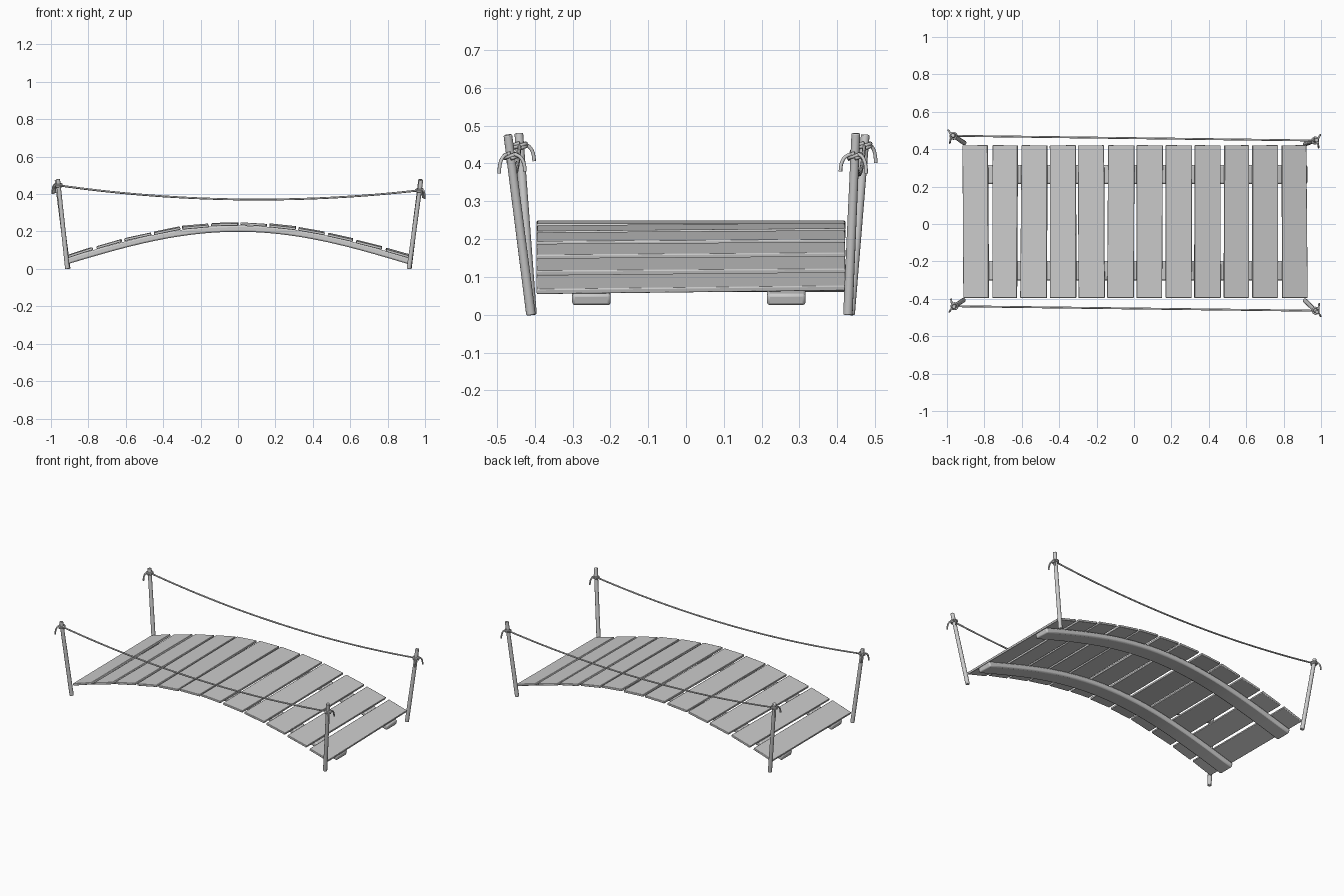
import bpy, bmesh, math, random
from mathutils import Vector, Matrix

if "Cube" in bpy.data.objects:
    bpy.data.objects.remove(bpy.data.objects["Cube"])

random.seed(4)


def finish(name, bm, bevel):
    bmesh.ops.recalc_face_normals(bm, faces=bm.faces)
    me = bpy.data.meshes.new(name)
    bm.to_mesh(me)
    bm.free()
    ob = bpy.data.objects.new(name, me)
    bpy.context.collection.objects.link(ob)
    m = ob.modifiers.new("bevel", 'BEVEL')
    m.width, m.segments, m.limit_method = bevel, 2, 'ANGLE'
    m.angle_limit = math.radians(40)
    bpy.ops.object.select_all(action='DESELECT')
    ob.select_set(True)
    bpy.context.view_layer.objects.active = ob
    bpy.ops.object.shade_smooth_by_angle(angle=math.radians(35))
    return ob


def arch(x):
    return 0.04 + 0.175 * math.cos(math.pi / 2 * x / 0.92)


def arch_slope(x):
    return math.atan(-0.175 * math.pi / 2 / 0.92 * math.sin(math.pi / 2 * x / 0.92))


# Curved support beams: a rectangle swept along the arch
def beam(name, y, steps=28, w=0.051, h=0.0165):
    bm = bmesh.new()
    rings = []
    for i in range(steps + 1):
        x = -0.913 + 1.837 * i / steps
        a = arch_slope(x)
        c, n = Vector((x, y, arch(x))), Vector((-math.sin(a), 0, math.cos(a)))
        rings.append([bm.verts.new(c + n * h * v + Vector((0, w * u, 0)))
                      for u, v in ((-1, -1), (1, -1), (1, 1), (-1, 1))])
    for r, s in zip(rings, rings[1:]):
        for k in range(4):
            bm.faces.new((r[k], r[(k + 1) % 4], s[(k + 1) % 4], s[k]))
    bm.faces.new(rings[0])
    bm.faces.new(rings[-1])
    finish(name, bm, 0.008)


beam("front_beam", -0.25)
beam("back_beam", 0.265)

# Twelve deck planks, each slightly uneven
for i in range(12):
    x = -0.837 + i * 0.1533
    a = arch_slope(x)
    n = Vector((-math.sin(a), 0, math.cos(a)))
    bm = bmesh.new()
    bmesh.ops.create_cube(bm, size=1)
    for v in bm.verts:
        v.co = Vector((v.co.x * 0.141, v.co.y * 0.816, v.co.z * 0.014))
    for sx in (-1, 1):
        for sy in (-1, 1):
            d = random.uniform(-0.004, 0.004)
            for v in bm.verts:
                if v.co.x * sx > 0 and v.co.y * sy > 0:
                    v.co.x += d
    rot = (Matrix.Rotation(-a + random.uniform(-0.03, 0.03), 4, 'Y')
           @ Matrix.Rotation(random.uniform(0, 0.009), 4, 'X')
           @ Matrix.Rotation(random.uniform(-0.004, 0.004), 4, 'Z'))
    pos = Vector((x, 0.013, arch(x))) + n * 0.0245
    bm.transform(Matrix.Translation(pos) @ rot)
    finish(f"plank_{i + 1}", bm, 0.003)


# Leaning corner posts
def post(name, base, top):
    base, top = Vector(base), Vector(top)
    axis = top - base
    bm = bmesh.new()
    bmesh.ops.create_cone(bm, cap_ends=True, segments=14, radius1=0.0125,
                          radius2=0.0115, depth=axis.length)
    bm.transform(Matrix.Translation((base + top) / 2)
                 @ axis.to_track_quat('Z', 'Y').to_matrix().to_4x4())
    finish(name, bm, 0.003)


# Ropes are round curves turned into mesh
def rope(name, pts, r=0.005):
    cu = bpy.data.curves.new(name, 'CURVE')
    cu.dimensions = '3D'
    cu.bevel_depth, cu.bevel_resolution, cu.use_fill_caps = r, 2, True
    sp = cu.splines.new('POLY')
    sp.points.add(len(pts) - 1)
    for p, co in zip(sp.points, pts):
        p.co = (*co, 1)
    sp.use_smooth = True
    ob = bpy.data.objects.new(name, cu)
    bpy.context.collection.objects.link(ob)
    bpy.ops.object.select_all(action='DESELECT')
    ob.select_set(True)
    bpy.context.view_layer.objects.active = ob
    bpy.ops.object.convert(target='MESH')


# Knot: coil round the post with two hanging tails
def knot(name, c, sx, sy):
    pts = []
    for i in range(33):
        t = i / 32
        a = 4 * math.pi * t
        pts.append(c + Vector((0.0165 * math.cos(a), 0.0165 * math.sin(a),
                               0.014 * (t - 0.5) + 0.004 * math.sin(a))))
    rope(name + "_coil", pts)
    for j, (dx, dy, dz) in enumerate(((0.022, 0.022, -0.05), (0.008, -0.03, -0.045))):
        s = c + Vector((sx * 0.014, sy * (0.008 if j == 0 else -0.008), 0.004))
        rope(f"{name}_tail_{j + 1}",
             [s + Vector((sx * dx * math.sin(t * 1.57) * 0.6,
                          sy * dy * math.sin(t * 1.57), dz * t * t))
              for t in [k / 8 for k in range(9)]], 0.0048)


# Each side: two posts, a sagging rope and its knots
sides = {
    "front": [((-0.912, -0.407, 0), (-0.963, -0.442, 0.48)),
              ((0.914, -0.410, 0), (0.979, -0.471, 0.476))],
    "back": [((-0.908, 0.434, 0), (-0.969, 0.474, 0.476)),
             ((0.916, 0.428, 0), (0.976, 0.449, 0.48))],
}
for side, posts in sides.items():
    sy = -1 if side == "front" else 1
    ends = []
    for (b, t), end, z, sx in zip(posts, ("left", "right"), (0.447, 0.420), (-1, 1)):
        post(f"{side}_{end}_post", b, t)
        c = Vector(b).lerp(Vector(t), z / t[2])
        knot(f"{side}_{end}_knot", c, sx, sy)
        ends.append(c)
    pts = []
    for i in range(41):
        t = i / 40
        p = ends[0].lerp(ends[1], t)
        p.z -= 0.062 * 4 * t * (1 - t)
        pts.append(p)
    rope(f"{side}_rope", pts)
